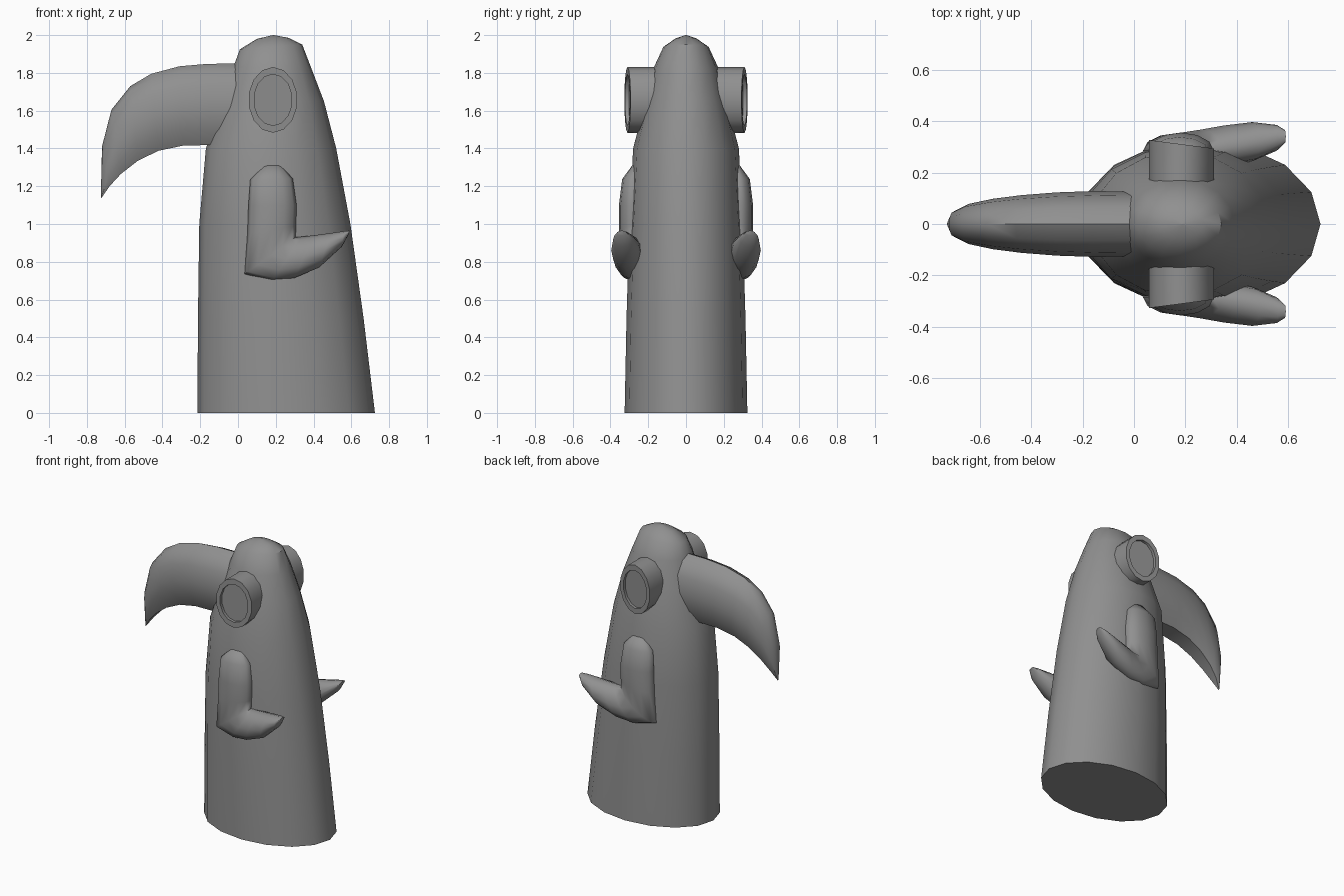
import bpy, bmesh, math
from mathutils import Vector

cube = bpy.data.objects.get("Cube")
if cube:
    bpy.data.objects.remove(cube, do_unlink=True)

grey = bpy.data.materials.new("plain_grey")
grey.use_nodes = True
grey.diffuse_color = (0.28, 0.28, 0.28, 1)
grey.node_tree.nodes["Principled BSDF"].inputs["Base Color"].default_value = (0.28, 0.28, 0.28, 1)


def skin(name, rings, angle=40):
    """Join closed rings of points into a capped, smooth-shaded surface."""
    bm = bmesh.new()
    loops = [[bm.verts.new(p) for p in ring] for ring in rings]
    n = len(loops[0])
    for lower, upper in zip(loops, loops[1:]):
        for i in range(n):
            j = (i + 1) % n
            bm.faces.new((lower[i], lower[j], upper[j], upper[i]))
    bm.faces.new(loops[0])
    bm.faces.new(loops[-1])
    bmesh.ops.recalc_face_normals(bm, faces=bm.faces)
    mesh = bpy.data.meshes.new(name)
    bm.to_mesh(mesh)
    bm.free()
    mesh.materials.append(grey)
    obj = bpy.data.objects.new(name, mesh)
    bpy.context.collection.objects.link(obj)
    bpy.ops.object.select_all(action="DESELECT")
    obj.select_set(True)
    bpy.context.view_layer.objects.active = obj
    bpy.ops.object.shade_smooth_by_angle(angle=math.radians(angle))
    return obj


def section(ax, az, bx, bz, depth, yc=0, sides=12, low=-1.0):
    """Oval ring from edge point a to edge point b; low > -1 flattens the a side."""
    ring = []
    for i in range(sides):
        t = 2 * math.pi * i / sides
        f = (max(math.cos(t), low) - low) / (1 - low)
        ring.append(Vector((ax + (bx - ax) * f, yc + depth * math.sin(t), az + (bz - az) * f)))
    return ring


# Body: front edge x z, back edge x z, half width
body = [
    (-.215, 0, .725, 0, .325), (-.212, .5, .665, .5, .315),
    (-.205, 1, .595, 1, .3), (-.17, 1.4, .52, 1.4, .28),
    (-.085, 1.65, .455, 1.65, .215), (-.025, 1.83, .39, 1.82, .172),
    (.01, 1.925, .34, 1.95, .12), (.1, 1.98, .27, 1.985, .055),
    (.185, 2, .19, 2, .002),
]
skin("body", [section(*row, sides=16) for row in body])

# Beak: lower edge x z, upper edge x z, half width
beak = [
    (0, 1.42, .08, 1.85, .125), (-.15, 1.418, -.16, 1.848, .128),
    (-.29, 1.415, -.31, 1.835, .123), (-.42, 1.388, -.46, 1.795, .112),
    (-.53, 1.335, -.57, 1.73, .098), (-.62, 1.265, -.67, 1.605, .078),
    (-.68, 1.2, -.72, 1.41, .05), (-.725, 1.135, -.726, 1.15, .006),
]
skin("beak", [section(*row, low=-.866) for row in beak], 50)

# Bent arm: outer edge x z, inner edge x z, half thickness, distance from centre
arm = [
    (.14, 1.312, .23, 1.308, .02, .265), (.065, 1.235, .29, 1.24, .058, .28),
    (.055, 1.1, .31, 1.1, .07, .285), (.05, .95, .307, .99, .07, .285),
    (.035, .735, .305, .93, .068, .285), (.18, .7, .34, .933, .075, .292),
    (.3, .715, .4, .94, .08, .303), (.43, .77, .49, .952, .076, .32),
    (.55, .88, .56, .962, .05, .335), (.583, .94, .59, .965, .025, .34),
]


def eye_ring(scale, y, side):
    """Oval ring whose plane leans a little towards the back."""
    ring = []
    for i in range(14):
        t = 2 * math.pi * i / 14
        dx = .13 * scale * math.sin(t)
        ring.append((.185 + dx, side * (y - .13 * dx), 1.657 + .174 * scale * math.cos(t)))
    return ring


for label, side in (("left", 1), ("right", -1)):
    rings = [section(*row) for row in arm]
    for ring in rings:
        for p in ring:
            p.y *= side
    skin(label + "_arm", rings, 60)
    # Round eye with a raised rim around a sunken disc
    skin(label + "_eye", [eye_ring(1, .12, side), eye_ring(1, .31, side),
                          eye_ring(.78, .31, side), eye_ring(.78, .29, side)])
